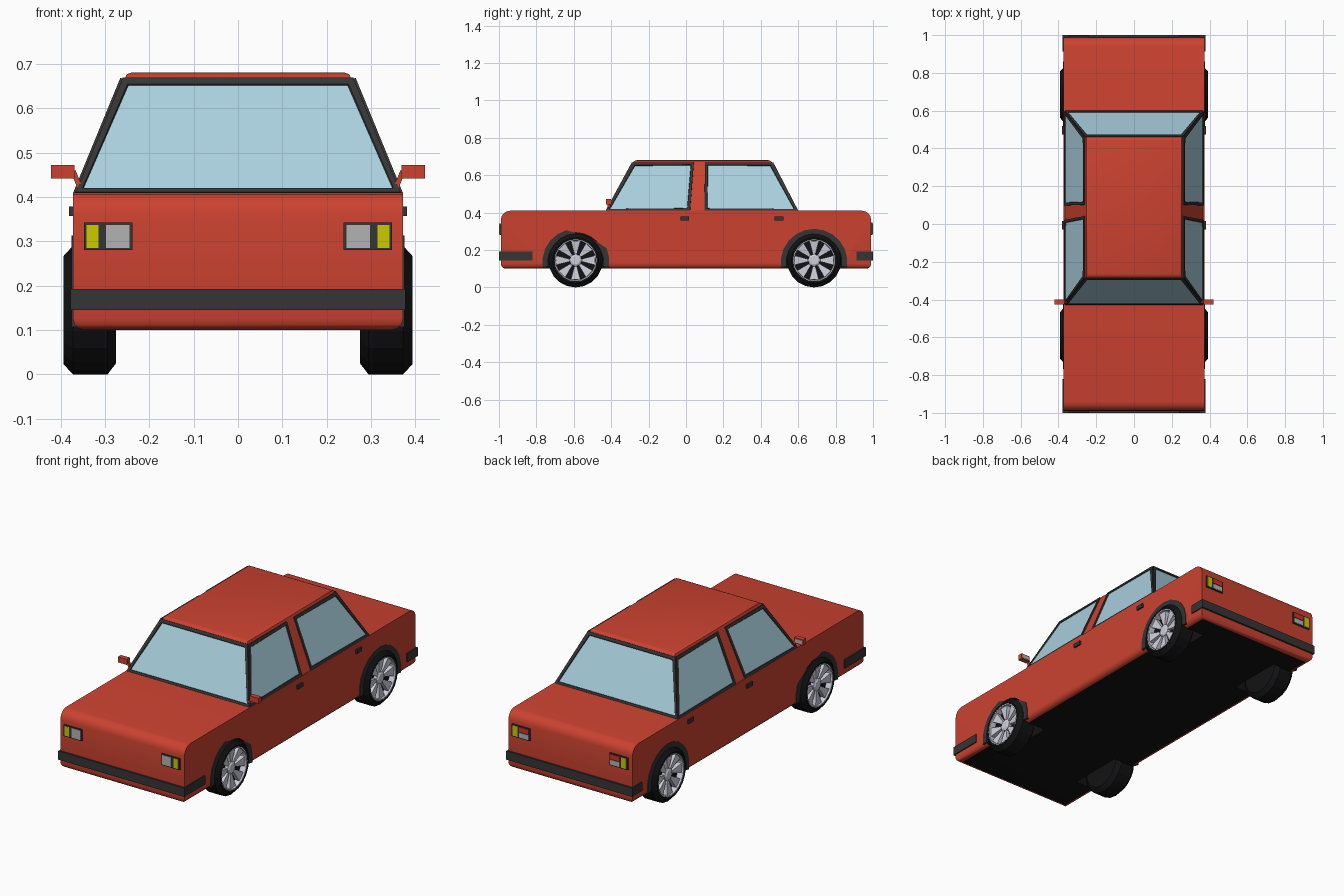
import bpy, bmesh
from math import cos, sin, pi, radians
from mathutils import Vector

if "Cube" in bpy.data.objects:
    bpy.data.objects.remove(bpy.data.objects["Cube"])


def material(name, r, g, b):
    m = bpy.data.materials.new(name)
    m.diffuse_color = (r, g, b, 1)
    m.use_nodes = True
    m.node_tree.nodes["Principled BSDF"].inputs["Base Color"].default_value = m.diffuse_color
    return m


RED = material("red_paint", .60, .055, .03)
TRIM = material("dark_trim", .035, .035, .035)
BLACK = material("black", .006, .006, .007)
GLASS = material("window_glass", .40, .63, .73)
SILVER = material("silver", .62, .62, .72)
LAMP = material("lamp_white", .45, .45, .45)
YELLOW = material("lamp_yellow", .60, .60, .0)
TAIL = material("lamp_red", .65, .03, .02)


def finish(name, bm, *mats, smooth=False, normals=True):
    if normals:
        bmesh.ops.recalc_face_normals(bm, faces=bm.faces[:])
    me = bpy.data.meshes.new(name)
    for f in bm.faces:
        f.smooth = smooth
    bm.to_mesh(me)
    bm.free()
    for m in mats:
        me.materials.append(m)
    if smooth:
        me.set_sharp_from_angle(angle=radians(35))
    ob = bpy.data.objects.new(name, me)
    bpy.context.collection.objects.link(ob)
    return ob


def box_bm(x, y, z):
    bm = bmesh.new()
    bmesh.ops.create_cube(bm, size=1)
    for v in bm.verts:
        v.co = [(a + b) / 2 + c * (b - a) for c, (a, b) in zip(v.co, (x, y, z))]
    return bm


def box(name, x, y, z, mat):
    return finish(name, box_bm(x, y, z), mat)


def add_prism(bm, bottom, top):
    a = [bm.verts.new(p) for p in bottom]
    b = [bm.verts.new(p) for p in top]
    n = len(a)
    bm.faces.new(a)
    bm.faces.new(b)
    for i in range(n):
        bm.faces.new((a[i], a[(i + 1) % n], b[(i + 1) % n], b[i]))


def lathe(name, profile, side, y, z, mat, segs=20, closed=False):
    """Revolve (x, radius) points round the wheel axle."""
    bm = bmesh.new()
    rings = [[bm.verts.new((side * x, y + r * cos(2 * pi * i / segs), z + r * sin(2 * pi * i / segs)))
              for i in range(segs)] for x, r in profile]
    for a, b in zip(rings, rings[1:] + (rings[:1] if closed else [])):
        for i in range(segs):
            j = (i + 1) % segs
            bm.faces.new((a[i], a[j], b[j], b[i]))
    if not closed:
        bm.faces.new(rings[0])
        bm.faces.new(rings[-1])
    return finish(name, bm, mat)


# Lower body with rounded nose, tail and sill; black underside
bm = box_bm((-.372, .372), (-.99, .99), (.10, .41))
nose = [e for e in bm.edges if all(v.co.z > .4 for v in e.verts)
        and abs(e.verts[0].co.y - e.verts[1].co.y) < .01]
bmesh.ops.bevel(bm, geom=nose, offset=.05, segments=4, profile=.5, affect='EDGES')
sill = [e for e in bm.edges if all(v.co.z < .11 for v in e.verts)]
bmesh.ops.bevel(bm, geom=sill, offset=.026, segments=3, profile=.5, affect='EDGES')
bm.normal_update()
for f in bm.faces:
    f.material_index = int(f.normal.z < -.99)
body = finish("body", bm, RED, BLACK, smooth=True)

# Cabin block with softened roof edges
bm = box_bm((-.37, .37), (-.43, .60), (.40, .68))
for v in bm.verts:
    if v.co.z > .6:
        v.co.x = .255 if v.co.x > 0 else -.255
        v.co.y = .455 if v.co.y > 0 else -.278
roof = [e for e in bm.edges if all(v.co.z > .6 for v in e.verts)]
bmesh.ops.bevel(bm, geom=roof, offset=.014, segments=2, profile=.5, affect='EDGES')
finish("cabin", bm, RED, smooth=True)


def cabin_x(z):
    return .37 - .115 * (z - .40) / .28


def cabin_y(z, front):
    t = (z - .40) / .28
    return -.43 + .152 * t if front else .60 - .145 * t


def window(name, pts):
    """Raised dark frame with a recessed pane."""
    bm = bmesh.new()
    f = bm.faces.new([bm.verts.new(p) for p in pts])
    f.normal_update()
    if f.normal.dot(f.calc_center_median() - Vector((0, .08, .5))) < 0:
        f.normal_flip()
    for thick, depth in ((.001, .005), (.019, 0), (.003, -.004)):
        bmesh.ops.inset_individual(bm, faces=[f], thickness=thick, depth=depth)
    f.material_index = 1
    finish(name, bm, TRIM, GLASS, normals=False)


LO, HI = .408, .667
for name, front in (("windshield", True), ("rear_window", False)):
    window(name, [(s * cabin_x(z), cabin_y(z, front), z)
                  for s, z in ((-1, LO), (1, LO), (1, HI), (-1, HI))])

WHEELS = (("front", -.59), ("rear", .685))
AXLE = .145
full_arch = [.178] * 13
front_arch = [.18, .18, .182, .16, .152, .152, .156] + [.178] * 6

for side, tag in ((1, "right"), (-1, "left")):
    def span(a, b):
        return tuple(sorted((side * a, side * b)))

    # Side windows
    window("front_side_window_" + tag, [(side * cabin_x(z), y, z) for y, z in (
        (cabin_y(LO, True), LO), (.022, LO), (.042, HI), (cabin_y(HI, True), HI))])
    window("rear_side_window_" + tag, [(side * cabin_x(z), y, z) for y, z in (
        (.098, LO), (cabin_y(LO, False), LO), (cabin_y(HI, False), HI), (.102, HI))])

    # Door handles
    for door, y in (("front", -.007), ("rear", .497)):
        box(f"{door}_handle_{tag}", span(.36, .381), (y - .023, y + .023), (.357, .378), TRIM)

    # Door mirror: stem, housing, reflecting face
    bm = bmesh.new()
    stem = ((.35, .42), (.362, .42), (.376, .455), (.366, .46))
    add_prism(bm, [(side * x, -.42, z) for x, z in stem], [(side * x, -.405, z) for x, z in stem])
    finish("mirror_stem_" + tag, bm, RED)
    box("mirror_housing_" + tag, span(.368, .421), (-.427, -.401), (.442, .472), RED)
    box("mirror_face_" + tag, span(.373, .416), (-.41, -.399), (.447, .467), LAMP)

    # Headlamps and tail lamps
    box("headlamp_frame_" + tag, span(.238, .347), (-.997, -.97), (.28, .342), TRIM)
    box("headlamp_" + tag, span(.244, .298), (-.999, -.97), (.285, .337), LAMP)
    box("front_indicator_" + tag, span(.314, .341), (-.999, -.97), (.285, .337), YELLOW)
    box("tail_frame_" + tag, span(.238, .347), (.97, .997), (.28, .346), TRIM)
    box("rear_indicator_" + tag, span(.311, .341), (.97, .999), (.285, .341), YELLOW)
    box("tail_lamp_" + tag, span(.244, .302), (.97, .999), (.316, .341), TAIL)
    box("reversing_lamp_" + tag, span(.244, .302), (.97, .999), (.285, .311), LAMP)

    for end, wy in WHEELS:
        label = f"{end}_{tag}"
        # Wheel well cut out of the body
        cutter = lathe("well_cutter_" + label, [(.235, .158), (.5, .158)], side, wy, .135,
                       BLACK, segs=24)
        cutter.data.materials.clear()
        for m in (RED, TRIM):
            cutter.data.materials.append(m)
        for p in cutter.data.polygons:
            p.material_index = 1
        cutter.hide_render = True
        cutter.hide_set(True)
        cut = body.modifiers.new("well_" + label, 'BOOLEAN')
        cut.operation = 'DIFFERENCE'
        cut.solver = 'EXACT'
        cut.object = cutter

        # Arch trim
        bm = bmesh.new()
        radii = front_arch if end == "front" else full_arch
        rows = []
        for i, r in enumerate(radii):
            a = radians(-9 + 16.5 * i)
            rows.append([bm.verts.new((side * x, wy + q * cos(a), .135 + q * sin(a)))
                         for x, q in ((.34, .149), (.375, .149), (.375, r), (.34, r))])
        for a, b in zip(rows, rows[1:]):
            for k in range(4):
                bm.faces.new((a[k], a[(k + 1) % 4], b[(k + 1) % 4], b[k]))
        bm.faces.new(rows[0])
        bm.faces.new(rows[-1])
        finish("arch_trim_" + label, bm, TRIM)

        # Tyre with chamfered shoulders and recessed centre
        lathe("tyre_" + label, [(.275, .08), (.275, .12), (.294, .145), (.372, .145), (.393, .122),
                                (.39, .11), (.358, .108), (.355, .03)], side, wy, AXLE, BLACK)
        # Rim lip, hub and eight flared spokes
        lathe("rim_" + label, [(.352, .112), (.3905, .112), (.3905, .107), (.352, .105)],
              side, wy, AXLE, SILVER, closed=True)
        lathe("hub_" + label, [(.35, .034), (.374, .034), (.38, .024)], side, wy, AXLE, SILVER, segs=8)
        bm = bmesh.new()
        for i in range(8):
            mid = i * pi / 4
            wedge = [(r * cos(mid + a), r * sin(mid + a))
                     for r, a in ((.03, -.2), (.107, -.24), (.107, .24), (.03, .2))]
            add_prism(bm, [(side * .35, wy + u, AXLE + v) for u, v in wedge],
                      [(side * (.372 if k in (0, 3) else .382), wy + u, AXLE + v)
                       for k, (u, v) in enumerate(wedge)])
        finish("spokes_" + label, bm, SILVER)

# Wrap-round bumpers
box("front_bumper", (-.378, .378), (-1, -.82), (.145, .192), TRIM)
box("rear_bumper", (-.378, .378), (.912, 1), (.145, .192), TRIM)
